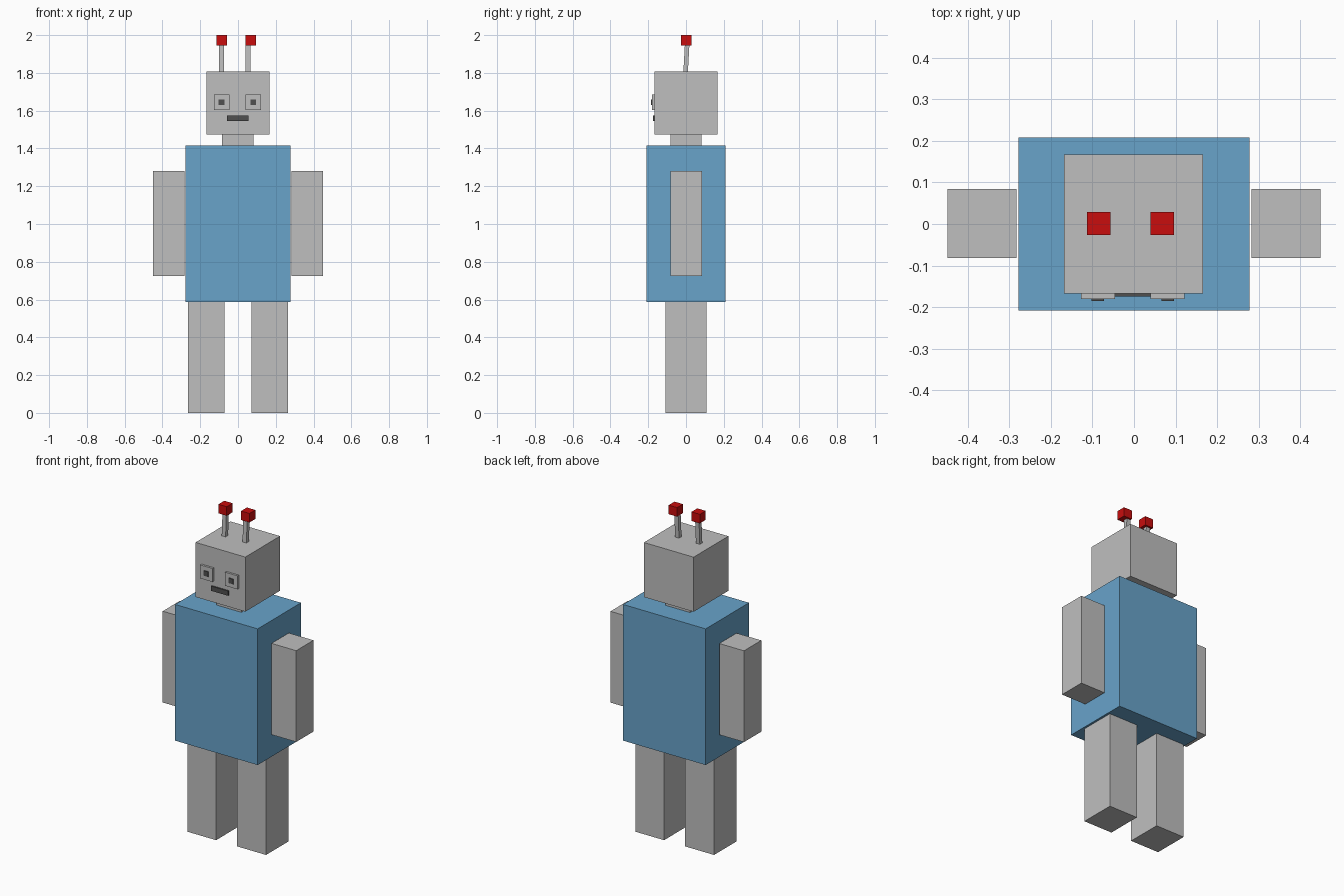
import bpy
import bmesh

if "Cube" in bpy.data.objects:
    bpy.data.objects.remove(bpy.data.objects["Cube"])


def material(name, rgb):
    m = bpy.data.materials.new(name)
    m.diffuse_color = (*rgb, 1.0)
    m.use_nodes = True
    m.node_tree.nodes["Principled BSDF"].inputs["Base Color"].default_value = m.diffuse_color
    return m


GREY = material("light_grey", (0.52, 0.52, 0.52))
BLUE = material("blue", (0.138, 0.366, 0.59))
RED = material("red", (0.58, 0.004, 0.004))
DARK = material("dark_grey", (0.08, 0.08, 0.08))


def box(name, xs, ys, zs, mat, lean=0.0):
    """Box between three coordinate ranges; lean shifts its top along y."""
    bm = bmesh.new()
    bmesh.ops.create_cube(bm, size=1.0)
    for v in bm.verts:
        top = v.co.z > 0
        v.co = [r[0] + (c + 0.5) * (r[1] - r[0]) for c, r in zip(v.co, (xs, ys, zs))]
        if top:
            v.co.y += lean
    mesh = bpy.data.meshes.new(name)
    bm.to_mesh(mesh)
    bm.free()
    mesh.materials.append(mat)
    obj = bpy.data.objects.new(name, mesh)
    bpy.context.collection.objects.link(obj)
    return obj


def around(c, half):
    return (c - half, c + half)


# Body, neck and head
box("torso", around(0, 0.278), around(0, 0.208), (0.588, 1.416), BLUE)
box("neck", around(-0.002, 0.083), around(0, 0.083), (1.414, 1.478), GREY)
box("head", around(-0.001, 0.167), around(0, 0.167), (1.475, 1.807), GREY)

# Limbs, eyes and antennae on both sides
for side, s in (("left", -1), ("right", 1)):
    box(side + "_arm", around(s * 0.366, 0.083), around(0.001, 0.083), (0.726, 1.281), GREY)
    box(side + "_leg", around(s * 0.168, 0.097), around(0, 0.109), (0.0, 0.59), GREY)

    eye_x = s * 0.084 - 0.003
    box(side + "_eye_plate", around(eye_x, 0.041), (-0.180, -0.166), (1.604, 1.686), GREY)
    box(side + "_pupil", around(eye_x, 0.015), (-0.185, -0.179), (1.629, 1.660), DARK)

    stem_x = -0.087 if s < 0 else 0.053
    tip_x = -0.085 if s < 0 else 0.068
    box(side + "_antenna_stem", around(stem_x, 0.013), around(-0.002, 0.012),
        (1.804, 1.95), GREY, 0.008)
    box(side + "_antenna_tip", around(tip_x, 0.028), around(0.001, 0.028), (1.945, 2.0), RED)

# Mouth bar
box("mouth", around(-0.002, 0.057), (-0.175, -0.166), (1.545, 1.574), DARK)
